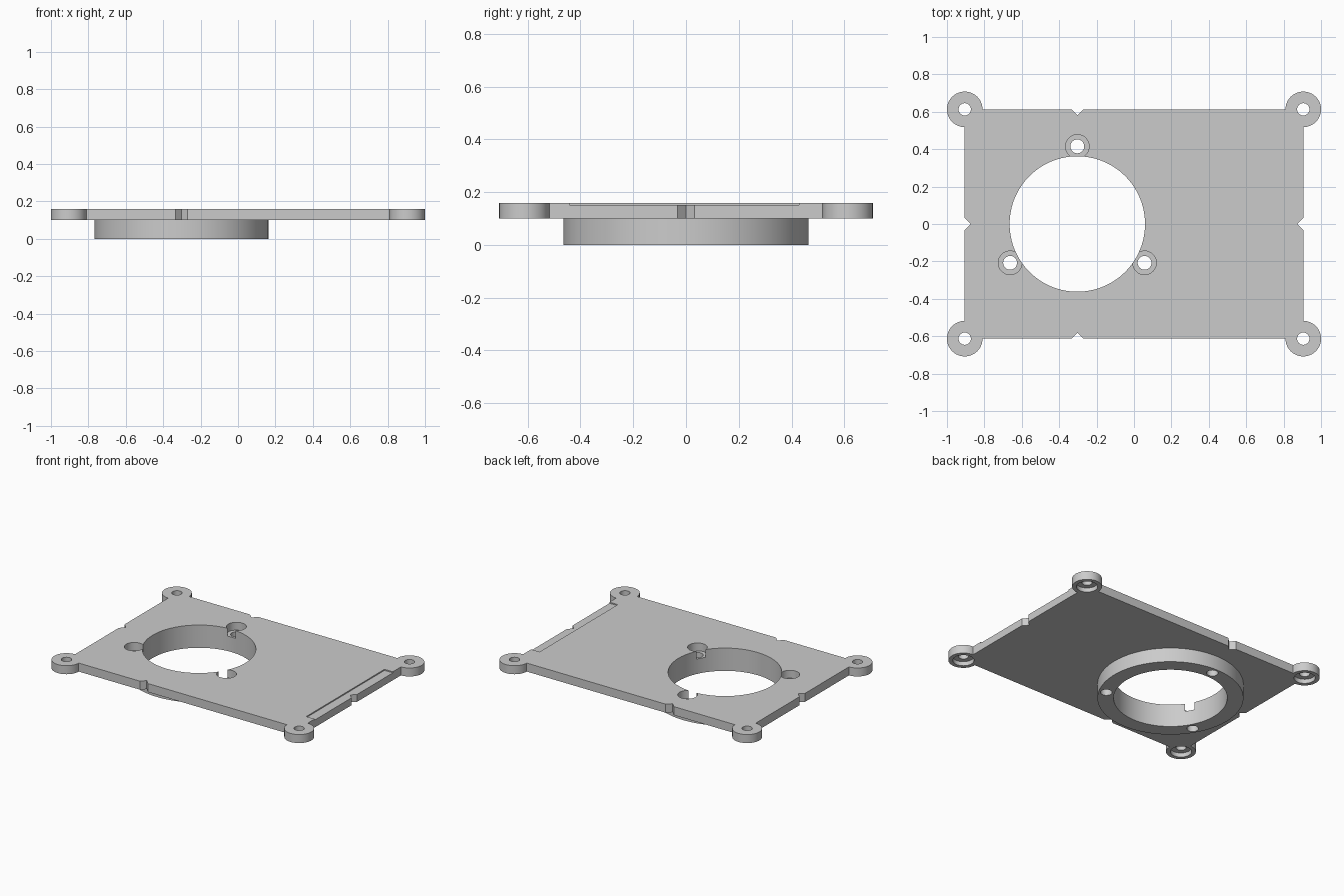
import bpy
from math import radians, cos, sin, pi

if "Cube" in bpy.data.objects:
    bpy.data.objects.remove(bpy.data.objects["Cube"], do_unlink=True)

grey = bpy.data.materials.new("light grey")
grey.use_nodes = True
colour = (0.6, 0.6, 0.6, 1)
grey.diffuse_color = colour
grey.node_tree.nodes["Principled BSDF"].inputs["Base Color"].default_value = colour

BOTTOM, TOP = 0.10, 0.16       # plate heights
HALF_X, HALF_Y = 0.905, 0.613  # plate half sizes and lug centres
RING_X = -0.303


def cylinder(name, x, y, r, z0, z1, sides=64):
    bpy.ops.mesh.primitive_cylinder_add(vertices=sides, radius=r, depth=z1 - z0,
                                        location=(x, y, (z0 + z1) / 2))
    bpy.context.object.name = name
    return bpy.context.object


def box(name, x, y, sx, sy, z0, z1, turn=0):
    bpy.ops.mesh.primitive_cube_add(size=1, location=(x, y, (z0 + z1) / 2),
                                    rotation=(0, 0, turn))
    ob = bpy.context.object
    ob.name = name
    ob.scale = (sx, sy, z1 - z0)
    bpy.ops.object.transform_apply(location=False, rotation=False, scale=True)
    return ob


def combine(base, parts, operation):
    # Apply each boolean, then discard its helper
    for part in parts:
        mod = base.modifiers.new(operation.lower(), "BOOLEAN")
        mod.operation, mod.solver, mod.object = operation, "EXACT", part
        bpy.context.view_layer.objects.active = base
        bpy.ops.object.modifier_apply(modifier=mod.name)
        bpy.data.objects.remove(part, do_unlink=True)


corners = [(sx * HALF_X, sy * HALF_Y) for sx in (-1, 1) for sy in (-1, 1)]
screws = [(RING_X + 0.415 * cos(a), 0.415 * sin(a))
          for a in (pi / 2 + k * 2 * pi / 3 for k in range(3))]

# Plate, corner lugs and the ring underneath
plate = box("mounting_plate", 0, 0, 2 * HALF_X, 2 * HALF_Y, BOTTOM, TOP)
solids = [cylinder("corner_lug", x, y, 0.095, BOTTOM, TOP) for x, y in corners]
solids.append(cylinder("ring", RING_X, 0, 0.465, 0, BOTTOM + 0.02, 128))
combine(plate, solids, "UNION")

# Central bore
cuts = [cylinder("bore", RING_X, 0, 0.362, -0.1, 0.3, 128)]
# Lug holes, recessed from below
for x, y in corners:
    cuts.append(cylinder("lug_hole", x, y, 0.033, 0, 0.3, 40))
    cuts.append(cylinder("lug_recess", x, y, 0.068, 0.05, BOTTOM + 0.03))
# Ring screw holes, recessed from above
for x, y in screws:
    cuts.append(cylinder("screw_hole", x, y, 0.037, -0.1, 0.3, 40))
    cuts.append(cylinder("screw_recess", x, y, 0.063, 0.105, 0.3))
# Alignment notches at the middle of each edge
for x, y in ((RING_X, HALF_Y), (RING_X, -HALF_Y), (HALF_X, 0), (-HALF_X, 0)):
    cuts.append(box("notch", x, y, 0.045, 0.045, BOTTOM - 0.0001, 0.3, radians(45)))
# Shallow step along the left edge
cuts.append(box("edge_step", 0.89, -0.007, 0.10, 0.87, TOP - 0.008, 0.3))
combine(plate, cuts, "DIFFERENCE")

plate.data.materials.clear()
plate.data.materials.append(grey)
for face in plate.data.polygons:
    face.material_index = 0
bpy.ops.object.select_all(action="DESELECT")
plate.select_set(True)
bpy.context.view_layer.objects.active = plate
bpy.ops.object.shade_smooth_by_angle(angle=radians(30))
